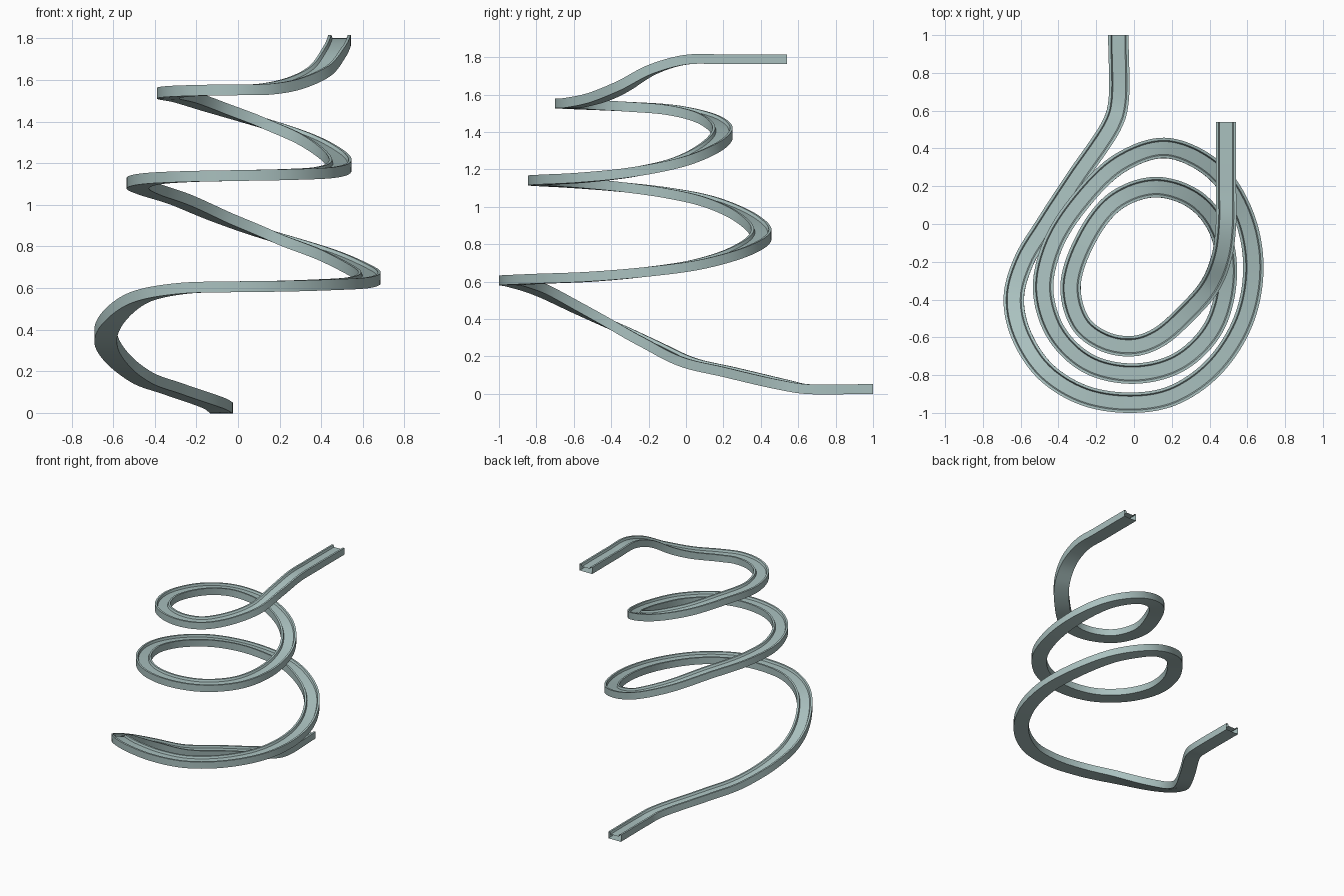
import bpy, bmesh
from mathutils import Vector

if "Cube" in bpy.data.objects:
    bpy.data.objects.remove(bpy.data.objects["Cube"])

# Centre line of the underside of the slide, from the low exit to the high entry
PATH = [
    (-.083, 1, 0), (-.083, .64, 0), (-.115, .53, .02), (-.315, .23, .09),
    (-.465, 0, .145), (-.585, -.2, .24), (-.636, -.39, .335), (-.6, -.58, .43),
    (-.47, -.78, .53), (-.27, -.905, .572), (-.03, -.946, .58), (.2, -.91, .583),
    (.42, -.76, .59), (.58, -.51, .6), (.632, -.22, .625), (.575, .06, .665),
    (.42, .29, .735), (.17, .402, .82), (-.07, .325, .91), (-.28, .125, 1.0),
    (-.43, -.11, 1.05), (-.481, -.35, 1.08), (-.41, -.58, 1.1), (-.24, -.74, 1.11),
    (0, -.792, 1.115), (.24, -.73, 1.12), (.42, -.55, 1.13), (.491, -.28, 1.16),
    (.45, -.03, 1.215), (.32, .13, 1.29), (.11, .195, 1.37), (-.1, .12, 1.44),
    (-.25, -.07, 1.49), (-.336, -.33, 1.51), (-.28, -.53, 1.52), (-.15, -.625, 1.525),
    (0, -.646, 1.527), (.13, -.6, 1.53), (.28, -.47, 1.56), (.4, -.33, 1.62),
    (.465, -.17, 1.71), (.487, 0, 1.76), (.487, .2, 1.763), (.487, .54, 1.763),
]
STEPS = 10

# Hollow channel section (sideways, up): box with a sunken floor between two rims
W, H, RIM, DEPTH = .054, .052, .014, .016
SECTION = [(-W, 0), (W, 0), (W, H), (W - RIM, H), (W - RIM - .006, H - DEPTH),
           (-W + RIM + .006, H - DEPTH), (-W + RIM, H), (-W, H)]


def smooth_path(raw):
    """Centripetal Catmull-Rom curve through the points."""
    p = [Vector(q) for q in raw]
    p = [2 * p[0] - p[1]] + p + [2 * p[-1] - p[-2]]
    out = []
    for a, b, c, d in zip(p, p[1:], p[2:], p[3:]):
        t1 = (b - a).length ** .5
        t2 = t1 + (c - b).length ** .5
        t3 = t2 + (d - c).length ** .5
        for i in range(STEPS):
            t = t1 + (t2 - t1) * i / STEPS
            a1 = a.lerp(b, t / t1)
            a2 = b.lerp(c, (t - t1) / (t2 - t1))
            a3 = c.lerp(d, (t - t2) / (t3 - t2))
            b1 = a1.lerp(a2, t / t2)
            b2 = a2.lerp(a3, (t - t1) / (t3 - t1))
            out.append(b1.lerp(b2, (t - t1) / (t2 - t1)))
    return out + [p[-2]]


def sweep(name, path, section, material):
    """Sweep the section along the path, keeping it level from side to side."""
    bm = bmesh.new()
    rings = []
    for i, point in enumerate(path):
        tangent = (path[min(i + 1, len(path) - 1)] - path[max(i - 1, 0)]).normalized()
        side = tangent.cross(Vector((0, 0, 1))).normalized()
        up = side.cross(tangent)
        rings.append([bm.verts.new(point + side * s + up * u) for s, u in section])
    n = len(section)
    for r, q in zip(rings, rings[1:]):
        for k in range(n):
            bm.faces.new((r[k], r[(k + 1) % n], q[(k + 1) % n], q[k]))
    bm.normal_update()
    # The underside must face down
    if bm.faces[:][0].normal.z > 0:
        bmesh.ops.reverse_faces(bm, faces=bm.faces[:])
    mesh = bpy.data.meshes.new(name)
    bm.to_mesh(mesh)
    bm.free()
    obj = bpy.data.objects.new(name, mesh)
    bpy.context.collection.objects.link(obj)
    mesh.materials.append(material)
    bpy.context.view_layer.objects.active = obj
    obj.select_set(True)
    bpy.ops.object.shade_smooth_by_angle(angle=.6)
    return obj


# Single pale grey-green colour
grey_green = bpy.data.materials.new("pale grey green")
grey_green.diffuse_color = (.40, .53, .52, 1)
grey_green.use_nodes = True
grey_green.node_tree.nodes["Principled BSDF"].inputs["Base Color"].default_value = grey_green.diffuse_color

sweep("spiral_slide_channel", smooth_path(PATH), SECTION, grey_green)
